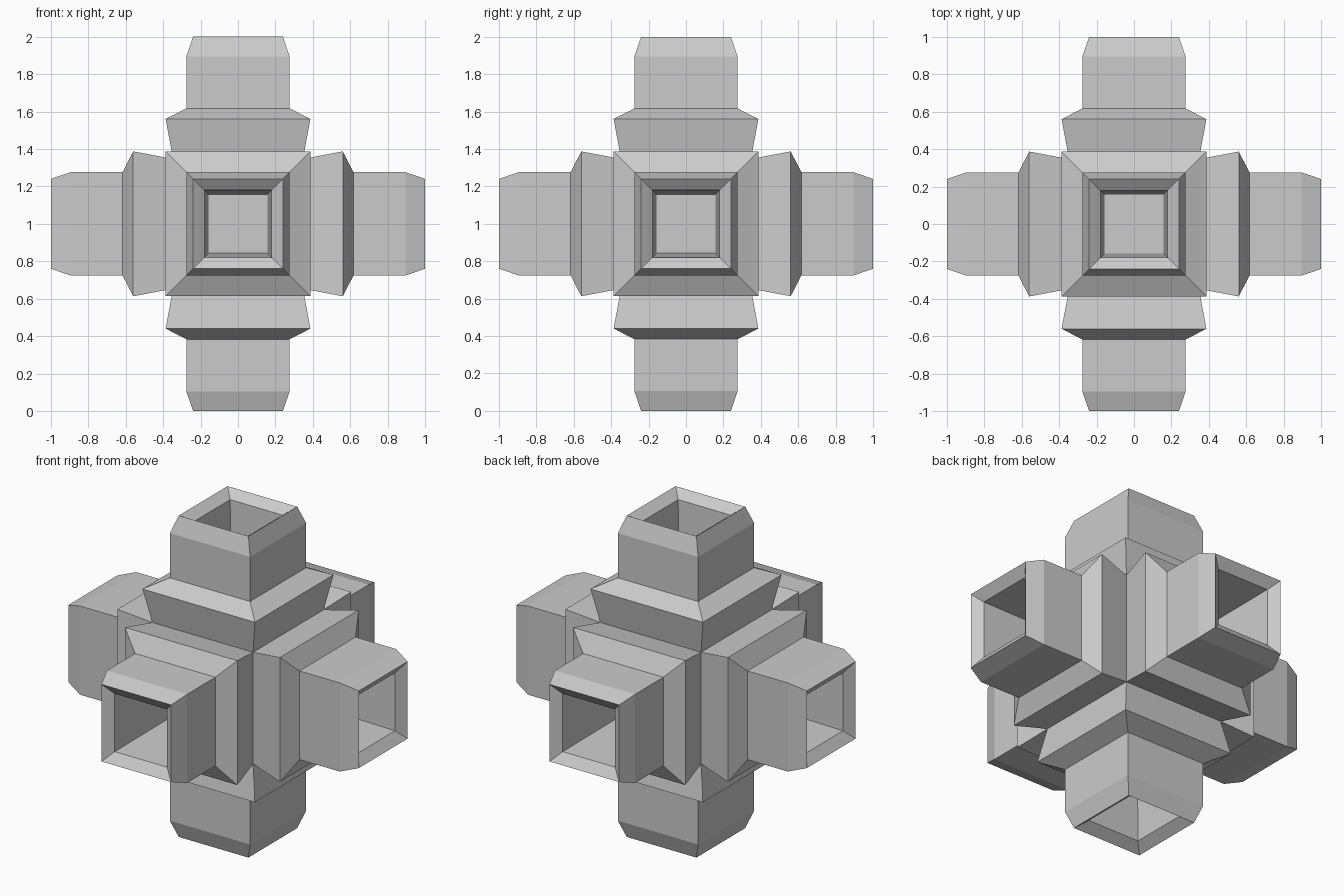
import bpy, bmesh
from mathutils import Matrix, Vector

if "Cube" in bpy.data.objects:
    bpy.data.objects.remove(bpy.data.objects["Cube"])

# Square arm profile: (half width, distance from centre), from core to pocket floor
PROFILE = [(0.347, 0.347), (0.387, 0.56), (0.276, 0.617), (0.276, 0.895),
           (0.24, 1.0), (0.18, 0.955), (0.157, 0.39)]
CENTRE = Vector((0, 0, 1))
CORNERS = [(1, 1), (-1, 1), (-1, -1), (1, -1)]


def make_arm(name, direction):
    bm = bmesh.new()
    rings = [[bm.verts.new((sx * r, sy * r, d)) for sx, sy in CORNERS]
             for r, d in PROFILE]
    # side walls, flange, rim and inner pocket walls
    for a, b in zip(rings, rings[1:]):
        for i in range(4):
            j = (i + 1) % 4
            bm.faces.new((a[i], a[j], b[j], b[i]))
    # pocket floor
    bm.faces.new(rings[-1])
    rot = Vector(direction).to_track_quat('Z', 'Y').to_matrix().to_4x4()
    bm.transform(Matrix.Translation(CENTRE) @ rot)
    mesh = bpy.data.meshes.new(name)
    bm.to_mesh(mesh)
    bm.free()
    obj = bpy.data.objects.new(name, mesh)
    bpy.context.collection.objects.link(obj)


# Six identical arms meeting along the edges of the central cube
ARMS = {"right_arm": (1, 0, 0), "left_arm": (-1, 0, 0),
        "back_arm": (0, 1, 0), "front_arm": (0, -1, 0),
        "top_arm": (0, 0, 1), "bottom_arm": (0, 0, -1)}
for arm_name, arm_dir in ARMS.items():
    make_arm(arm_name, arm_dir)
